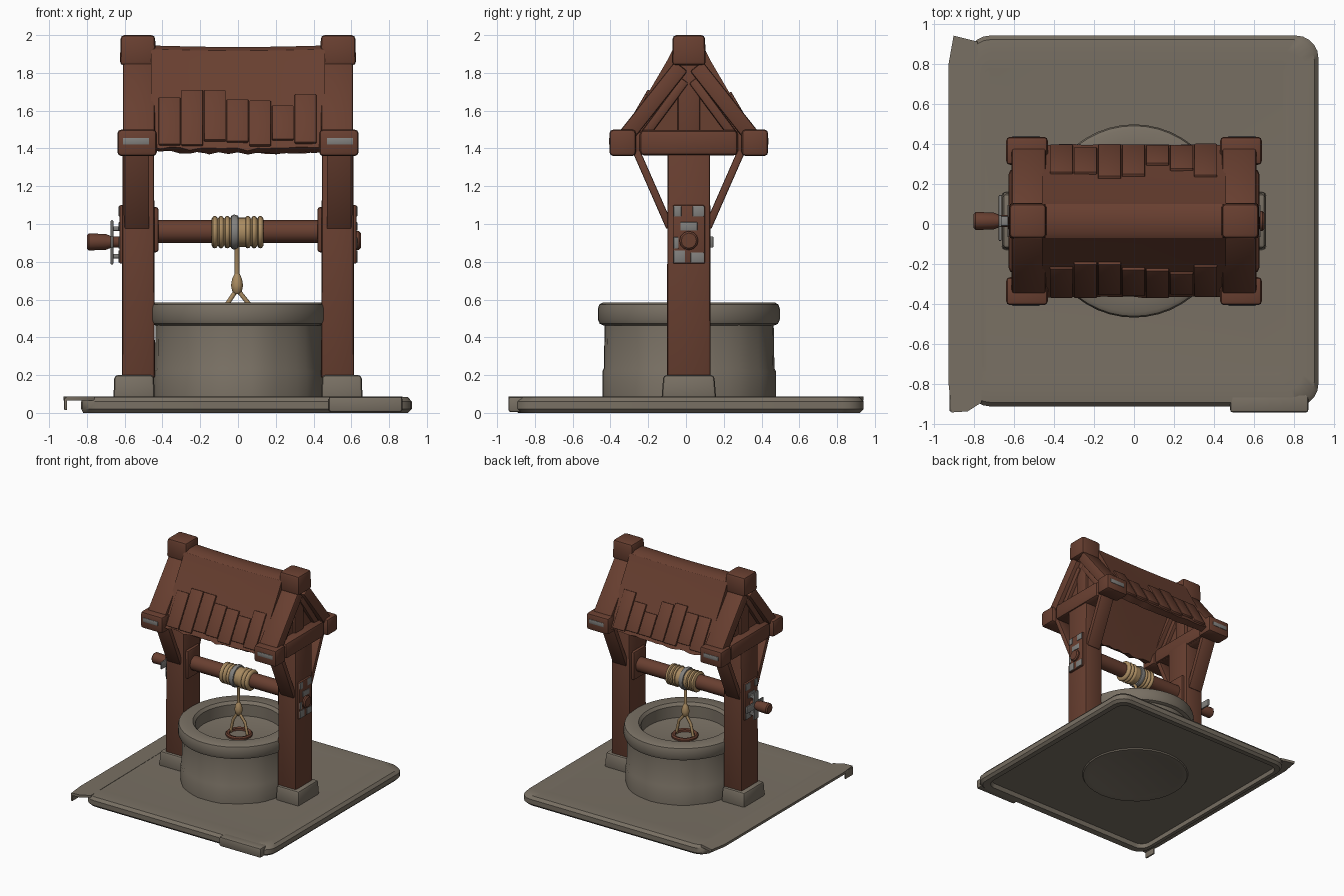
import bpy, bmesh, math, random
from mathutils import Vector, Matrix

if "Cube" in bpy.data.objects:
    bpy.data.objects.remove(bpy.data.objects["Cube"])
random.seed(4)
CY = 0.015  # the whole structure sits slightly behind the origin


def material(name, rgb):
    m = bpy.data.materials.new(name)
    m.diffuse_color = (*rgb, 1)
    m.use_nodes = True
    m.node_tree.nodes["Principled BSDF"].inputs["Base Color"].default_value = m.diffuse_color
    return m


STONE = material("stone", (0.19, 0.162, 0.126))
WOOD = material("red_brown_wood", (0.14, 0.05, 0.03))
ROPE = material("rope", (0.40, 0.26, 0.12))
METAL = material("grey_metal", (0.22, 0.215, 0.205))


def finish(bm, name, mat, angle=40):
    bmesh.ops.recalc_face_normals(bm, faces=bm.faces)
    me = bpy.data.meshes.new(name)
    bm.to_mesh(me)
    bm.free()
    me.materials.append(mat)
    for p in me.polygons:
        p.use_smooth = True
    me.set_sharp_from_angle(angle=math.radians(angle))
    ob = bpy.data.objects.new(name, me)
    ob.location.y = CY
    bpy.context.collection.objects.link(ob)
    return ob


def box(name, x, y, z, mat, bevel=0.015, top=(1, 1), rot=0.0):
    """Bevelled block from ranges; rot turns it about x, top scales its upper end."""
    bm = bmesh.new()
    bmesh.ops.create_cube(bm, size=1)
    for v in bm.verts:
        if v.co.z > 0:
            v.co.x *= top[0]
            v.co.y *= top[1]
        v.co = Vector((v.co.x * (x[1] - x[0]), v.co.y * (y[1] - y[0]), v.co.z * (z[1] - z[0])))
    if bevel:
        bmesh.ops.bevel(bm, geom=bm.edges[:], offset=bevel, segments=2, profile=0.5, affect='EDGES')
    mid = Vector((sum(x) / 2, sum(y) / 2, sum(z) / 2))
    bm.transform(Matrix.Translation(mid) @ Matrix.Rotation(rot, 4, 'X'))
    return finish(bm, name, mat)


def beam(name, x, a, b, t, mat, bevel=0.012):
    """Beam in the yz plane from a to b, t thick."""
    d = Vector(b) - Vector(a)
    my, mz, h = (a[0] + b[0]) / 2, (a[1] + b[1]) / 2, d.length / 2
    return box(name, x, (my - t / 2, my + t / 2), (mz - h, mz + h), mat, bevel,
               rot=math.atan2(-d.x, d.y))


def lathe(name, prof, mat, n=32, axis='Z', at=(0, 0, 0), wobble=0.0, sx=1.0):
    """Spin (radius, height) points around an axis."""
    bm = bmesh.new()
    noise = [random.uniform(-wobble, wobble) for _ in range(n)]
    rings = []
    for r, h in prof:
        rings.append([bm.verts.new(((r + noise[i] * (r > 0.4)) * math.cos(i * math.tau / n) * sx,
                                    (r + noise[i] * (r > 0.4)) * math.sin(i * math.tau / n), h))
                      for i in range(n)])
    for a, b in zip(rings, rings[1:]):
        for i in range(n):
            bm.faces.new((a[i], a[i - 1], b[i - 1], b[i]))
    bm.faces.new(rings[0])
    bm.faces.new(rings[-1])
    if axis == 'X':
        bm.transform(Matrix.Rotation(math.pi / 2, 4, 'Y'))
    bm.transform(Matrix.Translation(at))
    return finish(bm, name, mat)


def tube(name, pts, r, mat):
    cu = bpy.data.curves.new(name, 'CURVE')
    cu.dimensions = '3D'
    cu.bevel_depth, cu.bevel_resolution, cu.use_fill_caps = r, 2, True
    sp = cu.splines.new('POLY')
    sp.points.add(len(pts) - 1)
    for p, c in zip(sp.points, pts):
        p.co = (*c, 1)
    cu.materials.append(mat)
    ob = bpy.data.objects.new(name, cu)
    ob.location.y = CY
    bpy.context.collection.objects.link(ob)


# Ground slab: rounded square lofted through inset rings, recessed underneath
bm = bmesh.new()
rings = []
for inset, z in [(0.08, 0.04), (0.07, 0.005), (0.02, 0), (0, 0.02), (0, 0.06), (0.02, 0.083),
                 (0.08, 0.088), (0.16, 0.082)]:
    ring, r = [], 0.11 - inset * 0.4
    for k, (sx, sy) in enumerate([(1, 1), (-1, 1), (-1, -1), (1, -1)]):
        cx = (0.92 - inset - r) if sx > 0 else -(0.83 - inset * 0.5 - r)
        for j in range(6):
            a = (k + j / 5) * math.pi / 2
            ring.append(bm.verts.new((cx + r * math.cos(a), sy * (0.925 - inset - r) + r * math.sin(a), z)))
    rings.append(ring)
for a, b in zip(rings, rings[1:]):
    for i in range(len(a)):
        bm.faces.new((a[i - 1], a[i], b[i], b[i - 1]))
bm.faces.new(rings[0])
bm.faces.new(rings[-1])
finish(bm, "ground_slab", STONE)

# Overhanging broken flap on the left edge, and the front right corner chip
bm = bmesh.new()
f = bm.faces.new([bm.verts.new((x, y - CY, 0.066)) for x, y in
                  [(-0.9, 0.94), (-0.78, 0.91), (-0.76, -0.89), (-0.83, -0.935), (-0.91, -0.94),
                   (-0.925, -0.8), (-0.925, 0.8)]])
ext = bmesh.ops.extrude_face_region(bm, geom=[f])
bmesh.ops.translate(bm, vec=(0, 0, 0.021), verts=[e for e in ext['geom'] if isinstance(e, bmesh.types.BMVert)])
finish(bm, "slab_left_flap", STONE)
box("slab_flap_lip", (-0.92, -0.905), (-0.95, -0.85), (0.015, 0.08), STONE, 0.004)
box("slab_corner_chip", (0.48, 0.87), (-0.955, -0.86), (0.005, 0.085), STONE, 0.012)
lathe("slab_underside_disc", [(0.43, 0.045), (0.42, 0.03), (0.38, 0.03), (0.36, 0.036)], STONE)

# Well wall with lip and floor
lathe("well_wall", [(0.46, 0.07), (0.46, 0.22), (0.452, 0.235), (0.448, 0.47), (0.35, 0.47), (0.35, 0.09)],
      STONE, 40, wobble=0.006, sx=0.975)
lathe("well_rim", [(0.345, 0.46), (0.345, 0.56), (0.365, 0.583), (0.455, 0.585), (0.475, 0.573), (0.482, 0.55),
                   (0.482, 0.495), (0.472, 0.472), (0.45, 0.462)], STONE, 48, sx=0.97)
lathe("well_floor", [(0.37, 0.06), (0.37, 0.095)], STONE)

# Posts, gables and roof trim, mirrored left and right
for s, side in ((-1, "left"), (1, "right")):
    def X(a, b):
        return tuple(sorted((s * a, s * b)))
    box(side + "_post_foot", X(0.44, 0.66), (-0.145, 0.145), (0.07, 0.2), STONE, 0.018, (0.95, 0.93))
    box(side + "_post", X(0.44, 0.615), (-0.116, 0.116), (0.18, 1.4), WOOD, 0.015, (0.95, 0.97))
    box(side + "_king_post", X(0.47, 0.57), (-0.06, 0.06), (1.38, 1.88), WOOD)
    box(side + "_tie_beam", X(0.45, 0.6), (-0.34, 0.34), (1.37, 1.49), WOOD)
    box(side + "_tie_beam_boss", X(0.46, 0.625), (-0.26, 0.26), (1.362, 1.498), WOOD, 0.025)
    box(side + "_ridge_block", X(0.435, 0.625), (-0.09, 0.09), (1.84, 2.0), WOOD, 0.02, (0.96, 0.95))
    # recessed gable board
    bm = bmesh.new()
    f = bm.faces.new([bm.verts.new((s * 0.5, y, z)) for y, z in [(-0.3, 1.45), (0.3, 1.45), (0, 1.86)]])
    ext = bmesh.ops.extrude_face_region(bm, geom=[f])
    bmesh.ops.translate(bm, vec=(s * 0.05, 0, 0), verts=[e for e in ext['geom'] if isinstance(e, bmesh.types.BMVert)])
    finish(bm, side + "_gable_board", WOOD)
    for t, face in ((-1, "front"), (1, "back")):
        n = side + "_" + face
        beam(n + "_rafter", X(0.44, 0.61), (t * 0.04, 1.835), (t * 0.345, 1.45), 0.085, WOOD)
        beam(n + "_inner_rafter", X(0.47, 0.58), (t * 0.02, 1.76), (t * 0.25, 1.45), 0.05, WOOD)
        box(n + "_eave_block", X(0.43, 0.638), tuple(sorted((t * 0.28, t * 0.42))), (1.36, 1.5), WOOD, 0.02)
        box(n + "_worn_patch", X(0.47, 0.61), tuple(sorted((t * 0.415, t * 0.423))), (1.42, 1.455), METAL, 0.003)
        beam(n + "_brace", X(0.47, 0.6), (t * 0.28, 1.39), (t * 0.1, 0.98), 0.04, WOOD, 0.008)
    # axle bearing plate with worn metal patches
    box(side + "_bearing_plate", X(0.59, 0.628), (-0.085, 0.085), (0.79, 1.1), WOOD, 0.008)
    box(side + "_inner_bearing", X(0.42, 0.46), (-0.085, 0.085), (0.85, 1.09), WOOD, 0.015)
    for k, (y0, y1, z0, z1) in enumerate([(-0.08, -0.04, 1.04, 1.095), (0.02, 0.08, 1.04, 1.095),
                                          (-0.045, 0.045, 0.965, 1.01), (-0.08, -0.02, 0.795, 0.86),
                                          (0.01, 0.08, 0.795, 0.85), (-0.08, -0.055, 0.87, 0.93)]):
        box(f"{side}_plate_patch_{k}", X(0.624, 0.632), (y0, y1), (z0, z1), METAL, 0.003)

# Roof shell: gable cross-section swept along x with an uneven eave
bm = bmesh.new()
half = [(0.33, 1.375), (0.385, 1.395), (0.27, 1.6), (0.115, 1.865), (0.085, 1.925), (0.05, 1.945)]
under = [(0.04, 1.84), (0.2, 1.6)]
N, rings = 18, []
for i in range(N + 1):
    x = -0.46 + 0.92 * i / N
    sag = -0.008 * math.cos(x / 0.46 * math.pi / 2)
    prof = half + [(-y, z) for y, z in reversed(half)] + [(-y, z) for y, z in reversed(under)] + under
    ring = []
    for y, z in prof:
        j = random.uniform(0, 0.016) if z < 1.4 else 0
        ring.append(bm.verts.new((x, y - math.copysign(j * 0.5, y), z + j + sag)))
    rings.append(ring)
for a, b in zip(rings, rings[1:]):
    for i in range(len(a)):
        bm.faces.new((a[i - 1], a[i], b[i], b[i - 1]))
bm.faces.new(rings[0])
bm.faces.new(rings[-1])
finish(bm, "roof_shell", WOOD, 30)

# Raised roof boards at uneven heights on both slopes
for t, face in ((-1, "front"), (1, "back")):
    for k in range(7):
        x0 = -0.42 + k * 0.12
        u0, u1 = random.uniform(0.3, 0.62), random.uniform(0.9, 0.97)
        a = (t * (0.105 + 0.28 * u0), 1.875 - 0.48 * u0)
        b = (t * (0.105 + 0.28 * u1), 1.875 - 0.48 * u1)
        beam(f"{face}_roof_board_{k}", (x0, x0 + 0.115), a, b, 0.03, WOOD, 0.006)

# Axle, rope windings and crank
lathe("axle", [(0.06, -0.46), (0.06, 0.46)], WOOD, 16, 'X', (0, 0, 0.96))
lathe("axle_right_end", [(0.05, 0.6), (0.05, 0.64), (0.04, 0.65)], WOOD, 12, 'X', (0, 0, 0.912))
for x0, n in ((-0.14, "left"), (0.035, "right")):
    prof = [(0.05, x0)]
    for k in range(3):
        c = x0 + 0.017 + k * 0.033
        prof += [(0.071, c - 0.016), (0.083, c - 0.009), (0.086, c), (0.083, c + 0.009)]
    lathe(n + "_rope_winding", prof + [(0.07, x0 + 0.1), (0.05, x0 + 0.1)], ROPE, 20, 'X', (0, 0, 0.957))
lathe("rope_winding_middle", [(0.05, -0.05), (0.078, -0.045), (0.078, 0.04), (0.05, 0.045)], ROPE, 20, 'X',
      (0, 0, 0.957))
lathe("winding_band", [(0.07, -0.04), (0.087, -0.035), (0.093, -0.02), (0.087, 0.0), (0.07, 0.005)], METAL, 20, 'X',
      (0, 0, 0.957))
box("crank_upright", (-0.675, -0.66), (-0.03, 0.03), (0.785, 1.02), METAL, 0.006)
box("crank_crossbar", (-0.675, -0.66), (-0.1, 0.13), (0.875, 0.935), METAL, 0.006)
for z in (0.83, 0.975):
    box("crank_bracket", (-0.67, -0.61), (-0.025, 0.025), (z - 0.012, z + 0.012), METAL, 0.005)
lathe("crank_handle", [(0.035, -0.8), (0.045, -0.79), (0.042, -0.7), (0.03, -0.67), (0.03, -0.6)], WOOD, 12, 'X',
      (0, 0, 0.905))

# Hanging rope, knot and bucket
tube("hanging_rope", [(-0.005, -0.03, 0.92), (-0.005, 0, 0.86), (-0.005, 0, 0.66)], 0.013, ROPE)
lathe("rope_knot", [(0.014, 0.63), (0.026, 0.645), (0.032, 0.675), (0.026, 0.71), (0.014, 0.735)], ROPE, 12,
      at=(-0.005, 0, 0))
for s in (-1, 1):
    tube("rope_handle", [(-0.005, 0, 0.655), (s * 0.055, 0, 0.58), (s * 0.082, 0, 0.46)], 0.012, ROPE)
lathe("bucket", [(0.075, 0.3), (0.09, 0.42), (0.102, 0.425), (0.105, 0.475), (0.095, 0.485), (0.075, 0.48),
                 (0.07, 0.4)], WOOD, 20)
